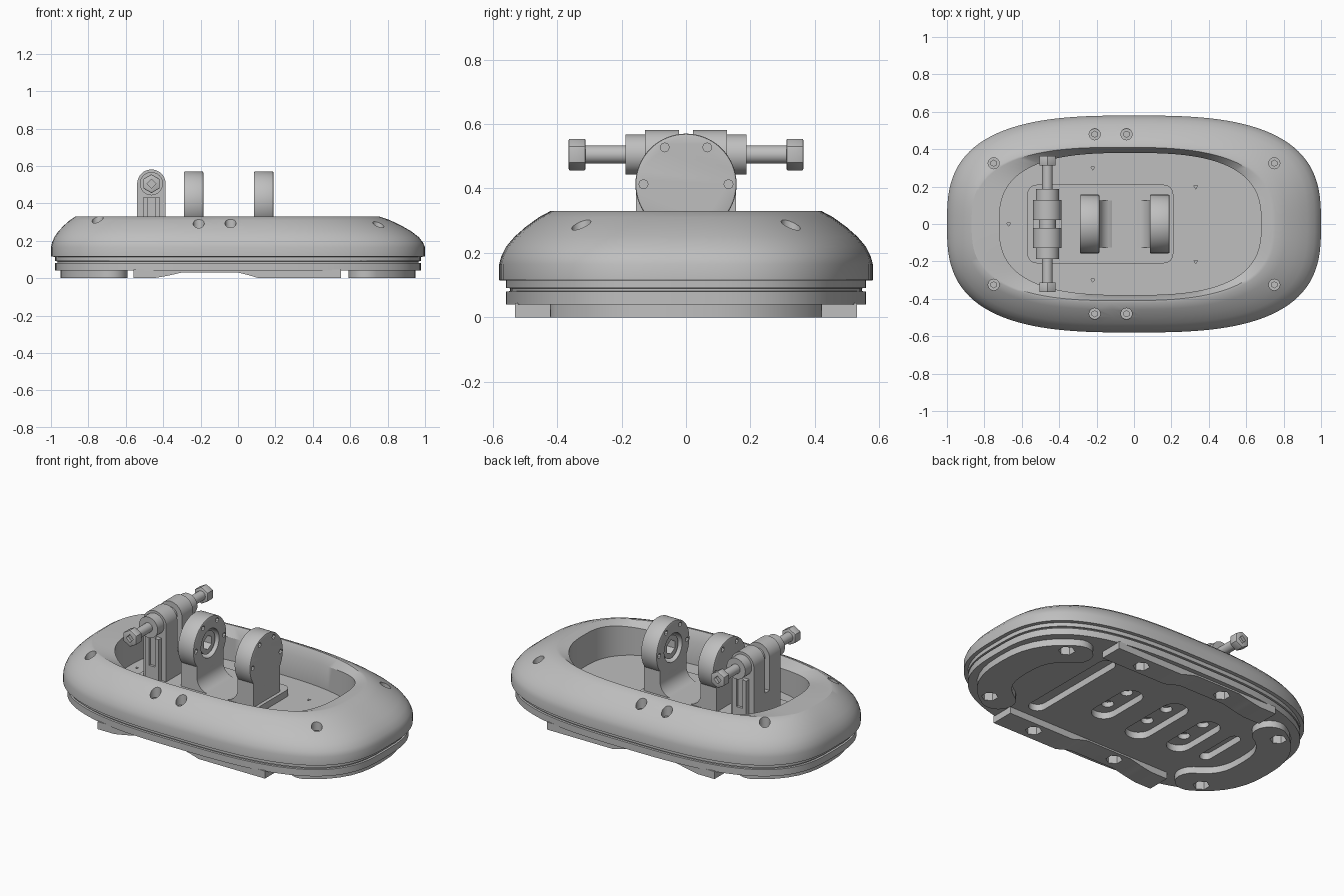
import bpy, bmesh
from math import pi, sin, cos, radians
from mathutils import Matrix, Vector

cube = bpy.data.objects.get("Cube")
if cube:
    bpy.data.objects.remove(cube, do_unlink=True)

grey = bpy.data.materials.new("plain grey")
grey.use_nodes = True
grey.diffuse_color = (0.52, 0.52, 0.52, 1)
grey.node_tree.nodes["Principled BSDF"].inputs["Base Color"].default_value = (0.52, 0.52, 0.52, 1)


def finish(name, bm):
    bmesh.ops.recalc_face_normals(bm, faces=bm.faces[:])
    me = bpy.data.meshes.new(name)
    bm.to_mesh(me)
    bm.free()
    me.materials.append(grey)
    ob = bpy.data.objects.new(name, me)
    bpy.context.collection.objects.link(ob)
    return ob


def select(ob):
    bpy.ops.object.select_all(action='DESELECT')
    ob.select_set(True)
    bpy.context.view_layer.objects.active = ob


def cut(ob, bm):
    cutter = finish(ob.name + "_cutter", bm)
    cutter.hide_render = True
    mod = ob.modifiers.new("cut", 'BOOLEAN')
    mod.operation, mod.solver, mod.object = 'DIFFERENCE', 'EXACT', cutter
    select(ob)
    bpy.ops.object.modifier_apply(modifier=mod.name)
    bpy.data.objects.remove(cutter, do_unlink=True)


def bevel(ob, width):
    mod = ob.modifiers.new("bevel", 'BEVEL')
    mod.width, mod.segments, mod.limit_method = width, 2, 'ANGLE'
    select(ob)
    bpy.ops.object.modifier_apply(modifier=mod.name)


def add_cyl(bm, a, b, r, sides=40):
    a, b = Vector(a), Vector(b)
    turn = (b - a).to_track_quat('Z', 'Y').to_matrix().to_4x4()
    bmesh.ops.create_cone(bm, cap_ends=True, segments=sides, radius1=r, radius2=r,
                          depth=(b - a).length, matrix=Matrix.Translation((a + b) / 2) @ turn)


def cyl(name, a, b, r, sides=40):
    bm = bmesh.new()
    add_cyl(bm, a, b, r, sides)
    return finish(name, bm)


def add_prism(bm, pts, shift):
    face = bm.faces.new([bm.verts.new(p) for p in pts])
    out = bmesh.ops.extrude_face_region(bm, geom=[face])
    verts = [v for v in out['geom'] if isinstance(v, bmesh.types.BMVert)]
    bmesh.ops.translate(bm, verts=verts, vec=shift)


def box(name, x0, x1, y0, y1, z0, z1):
    bm = bmesh.new()
    add_prism(bm, [(x0, y0, z0), (x1, y0, z0), (x1, y1, z0), (x0, y1, z0)], (0, 0, z1 - z0))
    return finish(name, bm)


def stadium(path, r, z, steps=10):
    """Outline of a rounded band that follows a path."""
    path = [Vector(p) for p in path]
    left, right = [], []
    for i, p in enumerate(path):
        d = (path[min(i + 1, len(path) - 1)] - path[max(i - 1, 0)]).normalized()
        n = Vector((-d.y, d.x))
        left.append(p + n * r)
        right.append(p - n * r)
        if i == 0:
            start = [p + r * (n * cos(pi * k / steps) - d * sin(pi * k / steps)) for k in range(1, steps)]
        end = [p + r * (-n * cos(pi * k / steps) + d * sin(pi * k / steps)) for k in range(1, steps)]
    loop = right + end + left[::-1] + start
    return [(p.x, p.y, z) for p in loop]


def oval(t, cx, hx, hy, n):
    c, s = cos(t), sin(t)
    return Vector((cx + hx * abs(c) ** (2 / n) * (1 if c > 0 else -1),
                   hy * abs(s) ** (2 / n) * (1 if s > 0 else -1)))


# Hull: lofted shell with base flange, groove, rounded rim, flat lip and sunken floor
OUTER, OPENING, FLOOR = (0, 1, 0.58, 2.9), (-0.06, 0.80, 0.41, 2.8), (-0.02, 0.70, 0.38, 2.8)
SEG = 112
FLOOR_Z = 0.135


def ring(a, b, f, z, inset=0, dip=0):
    pts = []
    for k in range(SEG):
        t = 2 * pi * (k + 0.5) / SEG
        p = oval(t, *a).lerp(oval(t, *b), f)
        p -= Vector((p.x, p.y / 0.58)).normalized() * inset
        pts.append((p.x, p.y, z - dip * sin(t) ** 2))
    return pts


layers = [ring(OUTER, OPENING, 0, z, i) for i, z in
          [(.022, .04), (.022, .08), (.034, .081), (.034, .09), (.022, .091), (.022, .114), (0, .115), (0, .165)]]
layers += [ring(OUTER, OPENING, f, z) for f, z in
           [(.04, .19), (.13, .22), (.28, .25), (.48, .28), (.72, .31), (.94, .33), (1, .33)]]
layers += [ring(FLOOR, FLOOR, 0, .328, dip=.06), ring(FLOOR, FLOOR, 0, FLOOR_Z)]
bm = bmesh.new()
loops = [[bm.verts.new(p) for p in pts] for pts in layers]
for lo, hi in zip(loops, loops[1:]):
    for k in range(SEG):
        j = (k + 1) % SEG
        bm.faces.new((lo[k], lo[j], hi[j], hi[k]))
bm.faces.new(loops[0][::-1])
bm.faces.new(loops[-1])
hull = finish("hull", bm)

# Screw pockets in the rim, pin holes in the floor, slots underneath
RIM_SCREWS = [(x, s * y) for s in (1, -1) for x, y in [(.75, .325), (-.75, .325), (-.21, .48), (-.04, .48)]]
bm = bmesh.new()
for x, y in RIM_SCREWS:
    add_cyl(bm, (x, y, .245), (x, y, .4), .03, 20)
for x, y in [(.33, .2), (.33, -.2), (-.22, .3), (-.22, -.3), (-.67, 0)]:
    add_cyl(bm, (x, y, .115), (x, y, .2), .012, 3)
for x, half, r in [(.44, .29, .05), (.12, .11, .07), (-.16, .15, .075), (-.42, .12, .07), (-.61, .12, .035)]:
    add_prism(bm, stadium([(x, -half), (x, half)], r, .02), (0, 0, .06))
cut(hull, bm)

# Bolt holes in the underside slots and hexagon sockets behind the pads
SOCKETS = [(x, s * y) for s in (1, -1) for x, y in [(.75, .325), (-.75, .325), (.33, .455), (-.24, .455)]]
bm = bmesh.new()
for x in (.12, -.16, -.42):
    for y in (-.08, .08):
        add_cyl(bm, (x, y, .06), (x, y, .11), .034, 20)
for x, y in SOCKETS:
    add_cyl(bm, (x, y, .02), (x, y, .085), .046, 6)
cut(hull, bm)

# Screw heads in the rim pockets
for x, y in RIM_SCREWS:
    cyl("rim_screw", (x, y, .24), (x, y, .257), .019, 6)

# Curved end pads and arched side pads
for s, side in ((1, "left"), (-1, "right")):
    path = [oval(radians(a), 0, .855, .44, 2.7) * s for a in range(-42, 43, 6)]
    bm = bmesh.new()
    add_prism(bm, stadium(path, .095, 0), (0, 0, .045))
    pads = [finish("end_pad_" + side, bm)]

    profile = [(-.56, 0), (-.45, 0), (-.38, .012), (-.3, .03), (0, .03), (.05, .018), (.11, 0), (.55, 0),
               (.55, .045), (-.56, .045)]
    bm = bmesh.new()
    add_prism(bm, [(x, s * .39, z) for x, z in profile], (0, s * .14, 0))
    pads.append(finish("side_pad_" + side, bm))
    for pad in pads:
        bm = bmesh.new()
        for x, y in SOCKETS:
            add_cyl(bm, (x, y, -.02), (x, y, .085), .046, 6)
        cut(pad, bm)

# Mounting plate on the floor
PLATE_Z = 0.175
bm = bmesh.new()
corners = [(x + .05 * cos(a + b), y + .05 * sin(a + b), FLOOR_Z - .01)
           for x, y, a in [(.16, .16, 0), (-.52, .16, pi / 2), (-.52, -.16, pi), (.16, -.16, -pi / 2)]
           for b in [pi / 2 * k / 6 for k in range(7)]]
add_prism(bm, corners, (0, 0, PLATE_Z - FLOOR_Z + .01))
plate = finish("mounting_plate", bm)
bm = bmesh.new()
for x in (-.15, .05):
    add_cyl(bm, (x, 0, .145), (x, 0, .25), .018, 16)
cut(plate, bm)

# Two bearing brackets that face each other: disc, flared stem, bearing
AXIS_Z = 0.413
for x0, x1, s, side in ((-.29, -.185, 1, "right"), (.19, .085, -1, "left")):
    disc = cyl("bracket_disc_" + side, (x0, 0, AXIS_Z), (x1, 0, AXIS_Z), .157, 64)
    bevel(disc, .006)
    bm = bmesh.new()
    add_cyl(bm, (x1 - s * .075, 0, AXIS_Z), (x1 + s * .05, 0, AXIS_Z), .085)
    for k in range(6):
        y, z = .132 * cos(k * pi / 3), AXIS_Z + .132 * sin(k * pi / 3)
        for x in (x0, x1):
            add_cyl(bm, (x - .02, y, z), (x + .02, y, z), .014, 8)
    cut(disc, bm)
    bearing = cyl("bearing_" + side, (x1 - s * .08, 0, AXIS_Z), (x1 - s * .015, 0, AXIS_Z), .068)
    bm = bmesh.new()
    add_cyl(bm, (x1 - s * .07, 0, AXIS_Z), (x1 + s * .05, 0, AXIS_Z), .042, 6)
    cut(bearing, bm)
    bm = bmesh.new()
    flare = [(x1 + s * .08 * (1 - cos(a)), PLATE_Z + .08 * (1 - sin(a)))
             for a in [pi / 2 * k / 8 for k in range(9)]][::-1]
    outline = [(x0, PLATE_Z - .01), (x0, .325), (x1, .325)] + flare[:0:-1] + [(x1 + s * .08, PLATE_Z - .01)]
    add_prism(bm, [(x, -.125, z) for x, z in outline], (0, .25, 0))
    finish("bracket_stem_" + side, bm)

# Forked post with stepped roller, rods and hex ends
PX, PZ, HALF = -.463, .505, .076
cyl("post_pin", (PX, -.05, PZ), (PX, .05, PZ), .045)
box("post_web", PX - HALF, PX + HALF, -.022, .022, PLATE_Z - .01, .315)
for s, side in ((1, "left"), (-1, "right")):
    arc = [(PX + HALF * cos(a), PZ + HALF * sin(a)) for a in [pi * k / 24 for k in range(25)]]
    bm = bmesh.new()
    foot = [(PX - HALF, PLATE_Z - .01), (PX + HALF, PLATE_Z - .01)]
    add_prism(bm, [(x, s * .022, z) for x, z in arc + foot], (0, s * .105, 0))
    finish("post_arm_" + side, bm)
    ys = sorted((s * .12, s * .155))
    buttress = box("post_buttress_" + side, PX - .045, PX + .045, *ys, PLATE_Z - .01, .43)
    bm = bmesh.new()
    add_prism(bm, [(PX + x, s * .14, z) for x, z in [(-.02, .26), (.02, .26), (.02, .5), (-.02, .5)]], (0, s * .1, 0))
    cut(buttress, bm)
    for name, y0, y1, r, n in [("collar", .12, .188, .062, 40), ("rod", .18, .32, .028, 24),
                               ("hex_end", .312, .364, .05, 6)]:
        part = cyl("post_%s_%s" % (name, side), (PX, s * y0, PZ), (PX, s * y1, PZ), r, n)
    bevel(part, .004)
    bm = bmesh.new()
    add_cyl(bm, (PX, s * .345, PZ), (PX, s * .4, PZ), .024, 4)
    cut(part, bm)

# Smooth shading with crisp edges
for ob in bpy.context.scene.objects:
    if ob.type == 'MESH':
        select(ob)
        bpy.ops.object.shade_smooth_by_angle(angle=radians(30))
